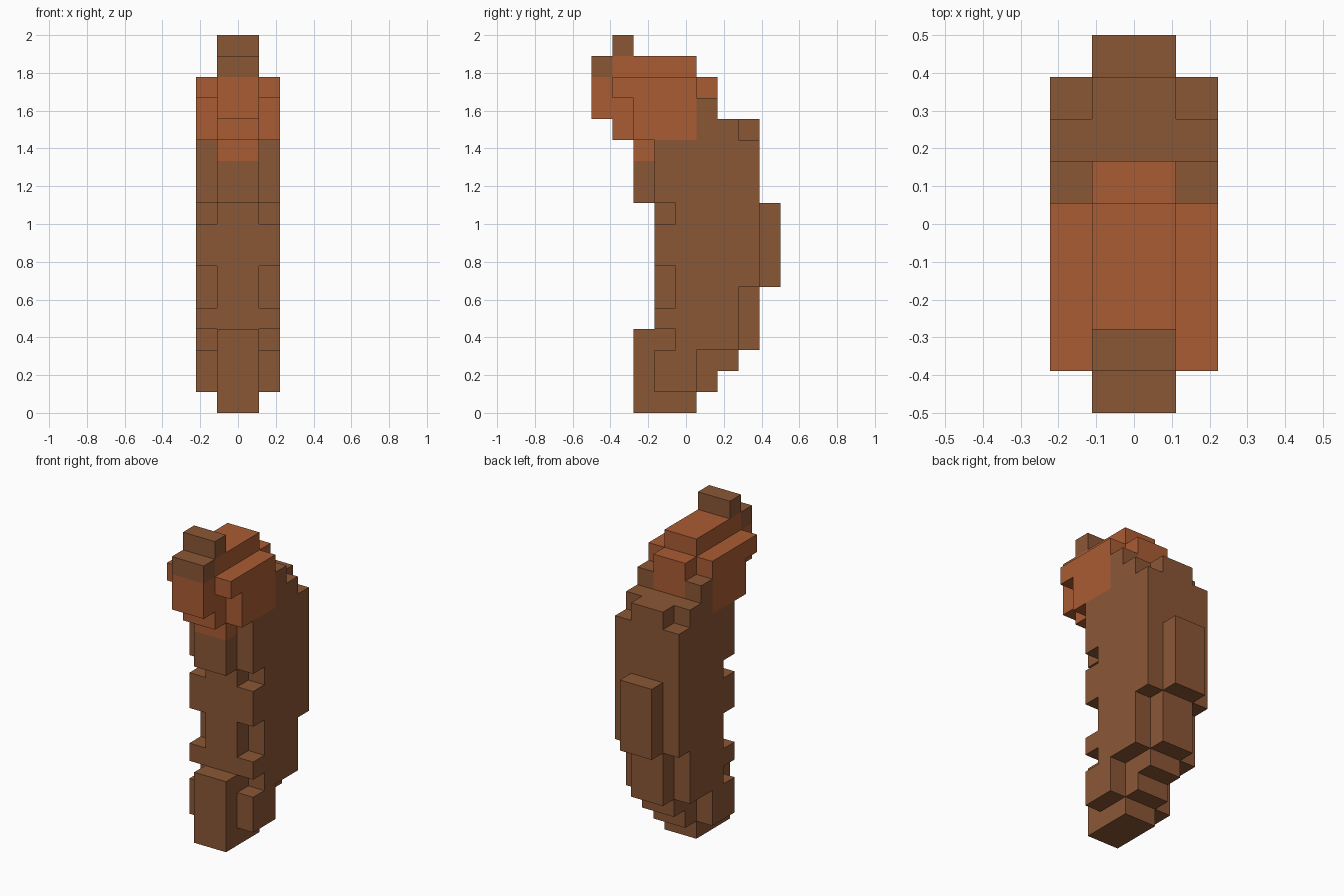
import bpy, bmesh
from mathutils import Vector, Matrix

if "Cube" in bpy.data.objects:
    bpy.data.objects.remove(bpy.data.objects["Cube"], do_unlink=True)

U = 1 / 9  # block size

# Runs of blocks: (first layer, last layer, front block, back block)
CORE = [(0, 0, 2, 4), (1, 1, 2, 5), (2, 2, 2, 6), (3, 3, 2, 7), (4, 5, 3, 7),
        (6, 9, 3, 8), (10, 12, 2, 7), (13, 13, 1, 7), (14, 15, 0, 5),
        (16, 16, 0, 4), (17, 17, 1, 1)]
FLANK = [(1, 2, 3, 4), (3, 3, 4, 6), (4, 4, 3, 6), (5, 5, 4, 6), (6, 6, 4, 7),
         (7, 8, 3, 7), (9, 9, 4, 7), (10, 12, 3, 7), (13, 13, 2, 6),
         (14, 14, 2, 5), (15, 15, 1, 4)]


def blocks(runs, columns):
    return {(x, y, z) for low, high, front, back in runs
            for z in range(low, high + 1)
            for y in range(front, back + 1) for x in columns}


def material(name, colour):
    mat = bpy.data.materials.new(name)
    mat.use_nodes = True
    mat.diffuse_color = colour
    mat.node_tree.nodes["Principled BSDF"].inputs["Base Color"].default_value = colour
    return mat


def part_of(cell):
    """Sort a block into the crest, the head or the body."""
    x, y, z = cell
    middle = x in (1, 2)
    if z == 17 or (z == 16 and y == 0):
        return "crest"
    if z >= 15 or (z >= 13 and y <= 4) or (middle and z == 14):
        return "head"
    if middle and z == 12 and y == 2:
        return "head"
    return "body"


def build(name, cells, solid, mat):
    """Join blocks into one shell, keeping only the exposed faces."""
    bm = bmesh.new()
    for cell in sorted(cells):
        centre = Vector(((cell[0] - 1.5) * U, (cell[1] - 4) * U, (cell[2] + 0.5) * U))
        made = bmesh.ops.create_cube(bm, size=U, matrix=Matrix.Translation(centre))
        for face in {f for v in made["verts"] for f in v.link_faces}:
            step = (face.calc_center_median() - centre) / (U / 2)
            if tuple(c + round(s) for c, s in zip(cell, step)) in solid:
                bm.faces.remove(face)
    bmesh.ops.remove_doubles(bm, verts=bm.verts, dist=0.001)
    bmesh.ops.delete(bm, geom=[e for e in bm.edges if not e.link_faces], context='EDGES')
    bmesh.ops.delete(bm, geom=[v for v in bm.verts if not v.link_faces], context='VERTS')
    bmesh.ops.dissolve_limit(bm, angle_limit=0.01, verts=bm.verts, edges=bm.edges)
    mesh = bpy.data.meshes.new(name)
    bm.to_mesh(mesh)
    bm.free()
    mesh.materials.append(mat)
    obj = bpy.data.objects.new(name, mesh)
    bpy.context.collection.objects.link(obj)


brown = material("brown", (0.258, 0.095, 0.037, 1))
rust = material("rust_orange", (0.402, 0.107, 0.034, 1))

# Two middle columns, with one flank column mirrored on each side
solid = blocks(CORE, (1, 2)) | blocks(FLANK, (0, 3))
for name, mat in (("body", brown), ("head", rust), ("crest", brown)):
    build(name, [c for c in solid if part_of(c) == name], solid, mat)
